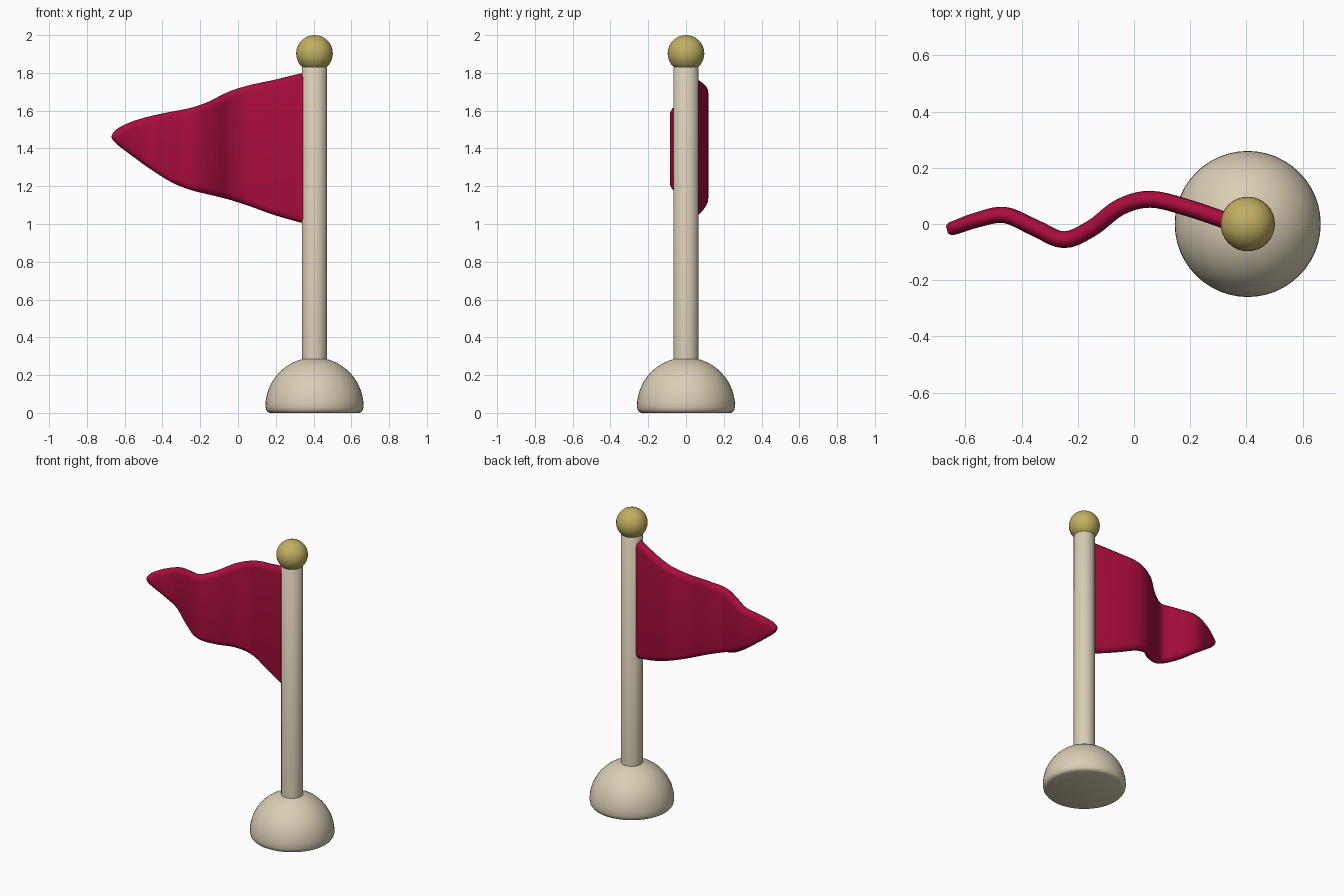
import bpy, bmesh, math
from mathutils import Vector

cube = bpy.data.objects.get("Cube")
if cube:
    bpy.data.objects.remove(cube, do_unlink=True)

POLE_X = 0.405


def material(name, rgb):
    m = bpy.data.materials.new(name)
    m.use_nodes = True
    m.diffuse_color = (*rgb, 1)
    bsdf = next(n for n in m.node_tree.nodes if n.type == 'BSDF_PRINCIPLED')
    bsdf.inputs["Base Color"].default_value = (*rgb, 1)
    return m


cream = material("cream", (0.70, 0.62, 0.46))
crimson = material("crimson", (0.40, 0.004, 0.046))
gold = material("gold", (0.54, 0.43, 0.12))


def loft(name, rings, mat, angle=50):
    """Skin a list of closed rings and cap both ends."""
    bm = bmesh.new()
    rows = [[bm.verts.new(p) for p in ring] for ring in rings]
    for a, b in zip(rows, rows[1:]):
        for i in range(len(a)):
            j = (i + 1) % len(a)
            bm.faces.new((a[i], a[j], b[j], b[i]))
    bm.faces.new(rows[0])
    bm.faces.new(rows[-1])
    bmesh.ops.recalc_face_normals(bm, faces=bm.faces)
    me = bpy.data.meshes.new(name)
    bm.to_mesh(me)
    bm.free()
    me.materials.append(mat)
    ob = bpy.data.objects.new(name, me)
    bpy.context.collection.objects.link(ob)
    bpy.ops.object.select_all(action='DESELECT')
    ob.select_set(True)
    bpy.context.view_layer.objects.active = ob
    bpy.ops.object.shade_smooth_by_angle(angle=math.radians(angle))
    return ob


def turned(name, profile, mat, sides=48):
    """Revolve (radius, height) points about the pole axis."""
    turns = [2 * math.pi * i / sides for i in range(sides)]
    rings = [[(POLE_X + r * math.cos(t), r * math.sin(t), z) for t in turns] for r, z in profile]
    return loft(name, rings, mat)


def arc(radius, centre, start, end, steps):
    angles = [math.radians(start + (end - start) * i / steps) for i in range(steps + 1)]
    return [(radius * math.cos(a), centre + radius * math.sin(a)) for a in angles]


# Domed base with a softly rounded foot
turned("base", [(0.236, 0), (0.248, 0.005), (0.256, 0.016)] + arc(0.26, 0.033, 0, 89, 14), cream)

# Pole and ball finial
turned("pole", [(0.067, 0.2), (0.067, 1.825), (0.062, 1.832)], cream, 24)
turned("finial", arc(0.097, 1.903, -89, 89, 20), gold, 32)

# Waving pennant: x, y, top edge, bottom edge, half thickness
stations = [Vector(s) for s in (
    (0.36, 0.0, 1.805, 1.0, 0.03),
    (0.20, 0.055, 1.765, 1.045, 0.03),
    (0.06, 0.088, 1.735, 1.095, 0.03),
    (-0.05, 0.06, 1.70, 1.13, 0.03),
    (-0.15, -0.015, 1.65, 1.155, 0.03),
    (-0.25, -0.056, 1.615, 1.18, 0.03),
    (-0.35, -0.015, 1.595, 1.22, 0.03),
    (-0.46, 0.032, 1.572, 1.288, 0.029),
    (-0.56, 0.014, 1.543, 1.36, 0.027),
    (-0.63, -0.01, 1.51, 1.413, 0.025),
    (-0.656, -0.018, 1.488, 1.437, 0.022),
    (-0.666, -0.021, 1.472, 1.454, 0.012))]


def spline(points, steps):
    """Smooth curve through the points."""
    out = []
    for i in range(len(points) - 1):
        p0, p1 = points[max(i - 1, 0)], points[i]
        p2, p3 = points[i + 1], points[min(i + 2, len(points) - 1)]
        for k in range(steps):
            t = k / steps
            out.append(p1 + (p2 - p0) * (t / 2)
                       + (p0 * 2 - p1 * 5 + p2 * 4 - p3) * (t * t / 2)
                       + (p1 * 3 - p0 - p2 * 3 + p3) * (t ** 3 / 2))
    return out + [points[-1]]


path = spline(stations, 5)
rings = []
for i, (x, y, top, bottom, half) in enumerate(path):
    ahead, behind = path[min(i + 1, len(path) - 1)], path[max(i - 1, 0)]
    side = Vector((behind[1] - ahead[1], ahead[0] - behind[0], 0)).normalized()
    round_z = min(0.04, (top - bottom) / 2)
    ring = []
    # Rounded hem along the top and the bottom of each section
    for edge, sign, first in ((top, 1, 0), (bottom, -1, 180)):
        for k in range(9):
            a = math.radians(first + 180 * k / 8)
            z = edge - sign * round_z + round_z * math.sin(a)
            ring.append(Vector((x, y, z)) + side * half * math.cos(a))
    rings.append(ring)
loft("pennant", rings, crimson, 60)
